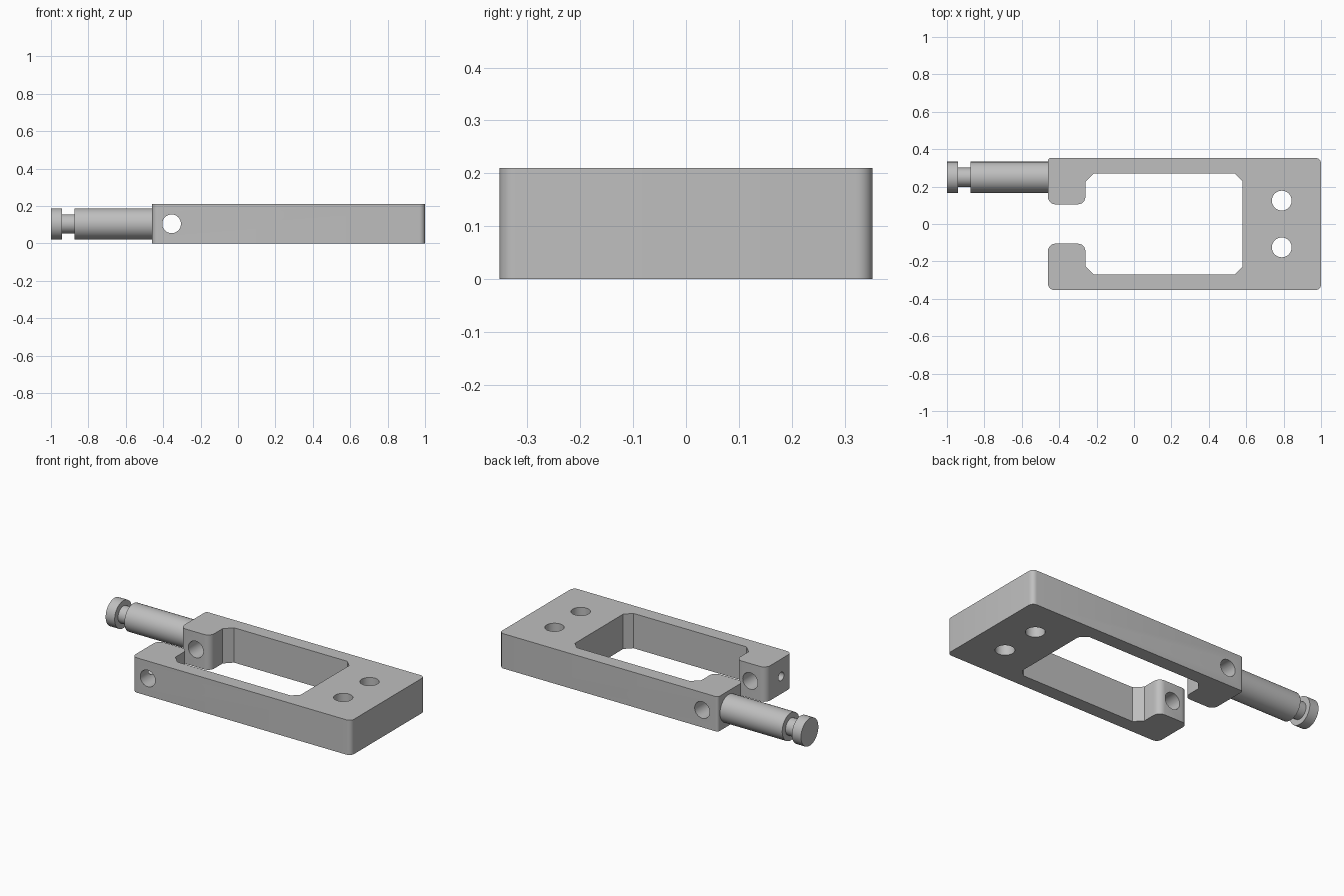
import bpy, bmesh, math
from mathutils import Vector, Matrix

cube = bpy.data.objects.get("Cube")
if cube:
    bpy.data.objects.remove(cube, do_unlink=True)

HEIGHT = 0.21
MID = HEIGHT / 2
SIDE = 0.25      # distance of the rod axis from the centre line
PIN_X = -0.355   # cross hole through the jaws

grey = bpy.data.materials.new("machined grey")
grey.use_nodes = True
grey.diffuse_color = (0.52, 0.52, 0.52, 1)
grey.node_tree.nodes["Principled BSDF"].inputs["Base Color"].default_value = grey.diffuse_color


def make_object(name, bm):
    bmesh.ops.recalc_face_normals(bm, faces=bm.faces)
    mesh = bpy.data.meshes.new(name)
    bm.to_mesh(mesh)
    bm.free()
    mesh.materials.append(grey)
    obj = bpy.data.objects.new(name, mesh)
    bpy.context.collection.objects.link(obj)
    return obj


def activate(obj):
    bpy.ops.object.select_all(action='DESELECT')
    obj.select_set(True)
    bpy.context.view_layer.objects.active = obj


def smooth(obj):
    activate(obj)
    bpy.ops.object.shade_smooth_by_angle(angle=math.radians(30))


def fillet(prev, corner, nxt, radius, steps=6):
    """Points of a round in a right-angled corner."""
    if radius == 0:
        return [corner]
    a = (prev - corner).normalized() * radius
    b = (nxt - corner).normalized() * radius
    angles = [math.pi / 2 * i / steps for i in range(steps + 1)]
    return [corner + a * (1 - math.sin(t)) + b * (1 - math.cos(t)) for t in angles]


def drill(target, centre, axis, radius, depth):
    """Cut a round hole centred on a point along an axis."""
    bm = bmesh.new()
    turn = Vector((0, 0, 1)).rotation_difference(Vector(axis)).to_matrix().to_4x4()
    bmesh.ops.create_cone(bm, cap_ends=True, segments=40, radius1=radius, radius2=radius,
                          depth=depth, matrix=Matrix.Translation(centre) @ turn)
    cutter = make_object("hole_cutter", bm)
    cutter.hide_render = True
    mod = target.modifiers.new("hole", 'BOOLEAN')
    mod.operation = 'DIFFERENCE'
    mod.solver = 'EXACT'
    mod.object = cutter
    activate(target)
    bpy.ops.object.modifier_apply(modifier=mod.name)
    bpy.data.objects.remove(cutter, do_unlink=True)


# C-shaped frame: outline as corner x, y and rounding radius
half = [(-0.46, 0.105, 0.04), (-0.46, 0.353, 0.015), (1, 0.353, 0.03)]
inner = [(0.58, 0.23, 0), (0.54, 0.27, 0), (-0.215, 0.27, 0),
         (-0.26, 0.225, 0), (-0.26, 0.105, 0.04)]
front = [(x, -y, r) for x, y, r in half]
front[1] = (-0.46, -0.353, 0.035)
outline = half + front[::-1] + [(x, -y, r) for x, y, r in inner[::-1]] + inner
points = [Vector((x, y, 0)) for x, y, r in outline]
bm = bmesh.new()
verts = []
for i, (x, y, r) in enumerate(outline):
    ring = fillet(points[i - 1], points[i], points[(i + 1) % len(points)], r)
    verts += [bm.verts.new(p) for p in ring]
face = bm.faces.new(verts)
top = bmesh.ops.extrude_face_region(bm, geom=[face])
bmesh.ops.translate(bm, vec=(0, 0, HEIGHT),
                    verts=[v for v in top["geom"] if isinstance(v, bmesh.types.BMVert)])
frame = make_object("clamp_frame", bm)

# Mounting holes, cross hole through both jaws and small end hole
for side in (1, -1):
    drill(frame, (0.79, side * 0.125, MID), (0, 0, 1), 0.053, 1)
    drill(frame, (PIN_X, side * SIDE, MID), (0, 1, 0), 0.05, 0.4)
drill(frame, (-0.43, -SIDE, MID), (1, 0, 0), 0.026, 0.14)
smooth(frame)

# Grooved rod turned about its own axis
profile = [(-1, 0.083), (-0.94, 0.083), (-0.94, 0.051),
           (-0.875, 0.051), (-0.875, 0.083), (-0.45, 0.083)]
segments = 48
bm = bmesh.new()
rings = []
for x, r in profile:
    angles = [2 * math.pi * i / segments for i in range(segments)]
    rings.append([bm.verts.new((x, SIDE + r * math.cos(a), MID + r * math.sin(a)))
                  for a in angles])
for a, b in zip(rings, rings[1:]):
    for i in range(segments):
        j = (i + 1) % segments
        bm.faces.new((a[i], a[j], b[j], b[i]))
bm.faces.new(rings[0])
bm.faces.new(rings[-1])
smooth(make_object("grooved_rod", bm))
